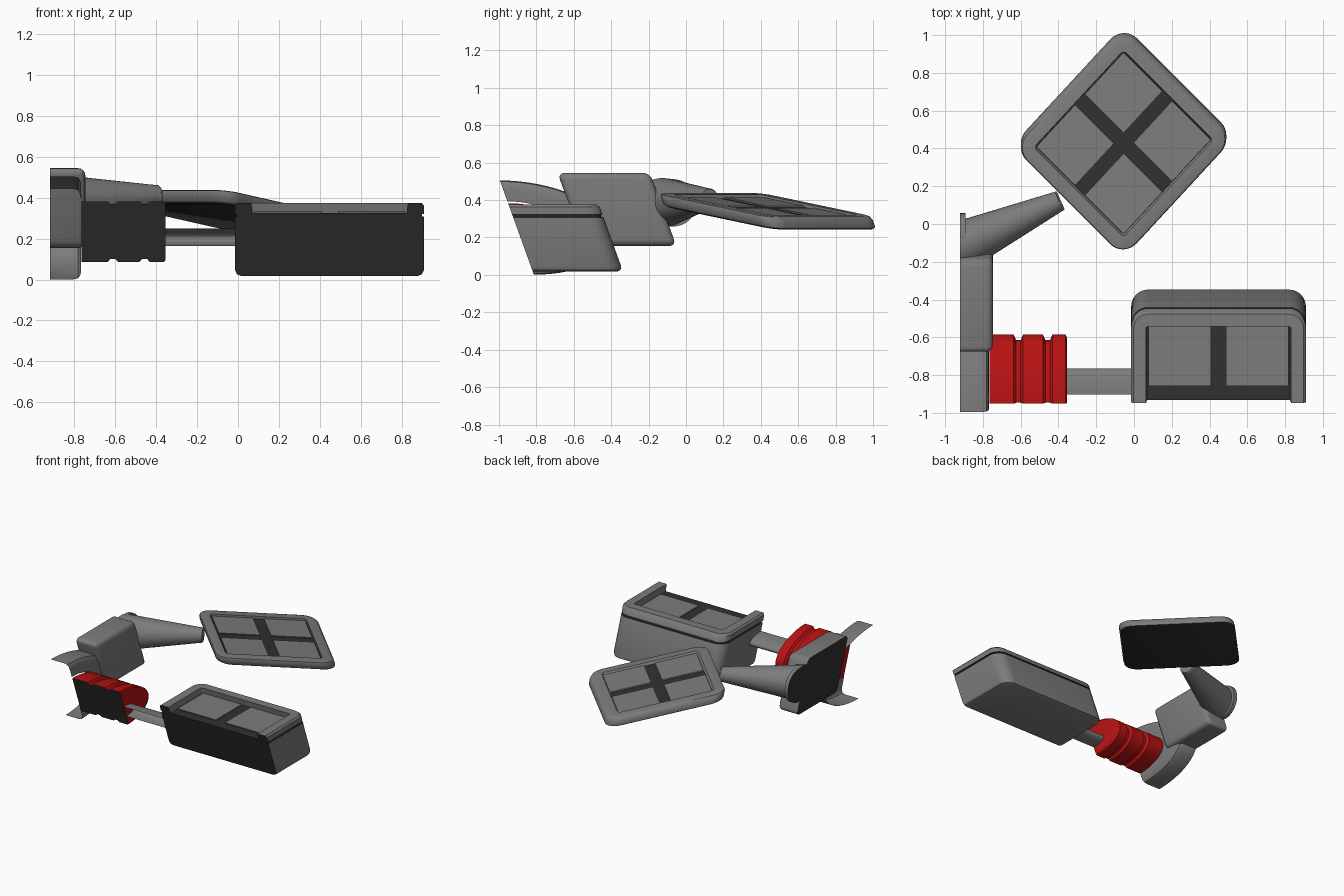
import bpy, bmesh, math
from mathutils import Vector, Matrix

if "Cube" in bpy.data.objects:
    bpy.data.objects.remove(bpy.data.objects["Cube"])


def material(name, colour):
    m = bpy.data.materials.new(name)
    m.use_nodes = True
    m.diffuse_color = (*colour, 1)
    m.node_tree.nodes["Principled BSDF"].inputs["Base Color"].default_value = (*colour, 1)
    return m


MATS = [material("grey metal", (0.2, 0.2, 0.2)),
        material("dark metal", (0.03, 0.03, 0.03)),
        material("red paint", (0.48, 0.006, 0.006))]
GREY, DARK, RED = range(3)
SLANT = 0.361      # everything leans forward with height
CUT = -0.813       # front section plane, before leaning
SIDE = -0.92       # side section plane


def lean(p):
    return Vector((p[0], p[1] - SLANT * p[2], p[2]))


def tilt(p):
    # diagonal, slightly tipped placement of the rear panel
    a, b, z = p
    s = math.sqrt(0.5)
    return lean((-0.055 + (a - b) * s, 0.56 + (a + b) * s, 0.375 - 0.16 * a + z))


def finish(name, bm, place):
    for v in bm.verts:
        v.co = place(v.co)
    bmesh.ops.recalc_face_normals(bm, faces=bm.faces)
    me = bpy.data.meshes.new(name)
    bm.to_mesh(me)
    bm.free()
    for m in MATS:
        me.materials.append(m)
    ob = bpy.data.objects.new(name, me)
    bpy.context.collection.objects.link(ob)
    bpy.ops.object.select_all(action='DESELECT')
    ob.select_set(True)
    bpy.context.view_layer.objects.active = ob
    bpy.ops.object.shade_smooth_by_angle(angle=math.radians(35))
    return ob


def face(bm, verts, mat):
    bm.faces.new(verts).material_index = mat


def bridge(bm, a, b, mat, closed):
    n = len(a)
    for i in range(n if closed else n - 1):
        j = (i + 1) % n
        face(bm, (a[i], a[j], b[j], b[i]), mat)


def arc(cx, cy, r, start, steps=8):
    # quarter turn, clockwise
    angles = [math.radians(start - 90 * i / steps) for i in range(steps + 1)]
    return [(cx + r * math.cos(t), cy + r * math.sin(t)) for t in angles]


def outline(x0, x1, y0, y1, radius, inset, half):
    r = max(radius - inset, 0.008)
    x0, x1, y1 = x0 + inset, x1 - inset, y1 - inset
    back = arc(x0 + r, y1 - r, r, 180) + arc(x1 - r, y1 - r, r, 90)
    if half:
        return [(x0, y0)] + back + [(x1, y0)]
    y0 += inset
    return back + arc(x1 - r, y0 + r, r, 0) + arc(x0 + r, y0 + r, r, -90)


def tray(name, bounds, radius, layers, half, place):
    # layers of (inset, height, colour of the band above), bottom to inner floor
    bm = bmesh.new()
    rings = [[bm.verts.new((x, y, z)) for x, y in outline(*bounds, radius, ins, half)]
             for ins, z, _ in layers]
    for i in range(len(rings) - 1):
        bridge(bm, rings[i], rings[i + 1], layers[i][2], not half)
    face(bm, rings[0], GREY if half else DARK)
    face(bm, rings[-1], DARK)
    if half:
        face(bm, [r[0] for r in rings] + [r[-1] for r in reversed(rings)], DARK)
    return finish(name, bm, place)


def half_lathe(name, profile, cz, ratio, mat, solid=False):
    # half of an oval turned form along x, open or capped on the section plane
    bm = bmesh.new()
    steps = 32
    rings = []
    for x, r in profile:
        angles = [math.pi * (i / steps - 0.5) for i in range(steps + 1)]
        rings.append([bm.verts.new((x, CUT + ratio * r * math.cos(t), cz + r * math.sin(t)))
                      for t in angles])
    for a, b in zip(rings, rings[1:]):
        bridge(bm, a, b, mat, False)
    if solid:
        face(bm, rings[0], mat)
        face(bm, rings[-1], mat)
        face(bm, [r[0] for r in rings] + [r[-1] for r in reversed(rings)], DARK)
    return finish(name, bm, lambda p: lean(p))


def block(name, lo, hi, place, bevel=0.0, mat=GREY):
    bm = bmesh.new()
    bmesh.ops.create_cube(bm, size=1)
    for v in bm.verts:
        v.co = [lo[i] + (v.co[i] + 0.5) * (hi[i] - lo[i]) for i in range(3)]
    if bevel:
        bmesh.ops.bevel(bm, geom=bm.edges[:], offset=bevel, segments=4,
                        profile=0.5, affect='EDGES')
    for f in bm.faces:
        f.material_index = mat
    section(bm)
    return finish(name, bm, place)


def section(bm):
    # trim at the side plane and close with a dark face
    cut = bmesh.ops.bisect_plane(bm, geom=bm.verts[:] + bm.edges[:] + bm.faces[:],
                                 plane_co=(SIDE, 0, 0), plane_no=(-1, 0, 0), clear_outer=True)
    edges = [e for e in cut["geom_cut"] if isinstance(e, bmesh.types.BMEdge)]
    if edges:
        for f in bmesh.ops.contextual_create(bm, geom=edges)["faces"]:
            f.material_index = DARK


def cone(name, start, end, r1, r2):
    a, b = Vector(start), Vector(end)
    bm = bmesh.new()
    rot = (b - a).to_track_quat('Z', 'Y').to_matrix().to_4x4()
    bmesh.ops.create_cone(bm, cap_ends=True, segments=32, radius1=r1, radius2=r2,
                          depth=(b - a).length, matrix=Matrix.Translation((a + b) / 2) @ rot)
    section(bm)
    return finish(name, bm, lambda p: p.copy())


# Front pod: body, dark seam, rim and recessed top
tray("front_pod", (-0.015, 0.91, CUT, -0.33), 0.09,
     [(0.03, 0.018, GREY), (0.01, 0.026, GREY), (0, 0.048, GREY), (0, 0.308, DARK),
      (0.01, 0.31, DARK), (0.01, 0.32, DARK), (0, 0.322, GREY), (0, 0.362, GREY),
      (0.012, 0.375, GREY), (0.078, 0.375, GREY), (0.085, 0.326, DARK)], True, lean)
for side, x in (("right", 0.078), ("left", 0.488)):
    block("pod_tile_" + side, (x, -0.736, 0.32), (x + 0.33, -0.42, 0.335), lean)

# Rear panel with four tiles
H = 0.414
tray("rear_panel", (-H, H, -H, H), 0.1,
     [(0.02, -0.07, DARK), (0.004, -0.062, GREY), (0, -0.055, GREY), (0, -0.02, GREY),
      (0.008, -0.004, GREY), (0.02, 0, GREY), (0.078, 0, GREY), (0.084, -0.02, DARK)],
     False, tilt)
for a in (-0.325, 0.038):
    for b in (-0.325, 0.038):
        block("panel_tile", (a, b, -0.025), (a + 0.287, b + 0.287, -0.012), tilt)

# Hub drum: open shell with rounded shoulder and ring wall
half_lathe("hub_drum", [(SIDE, 0.252), (-0.805, 0.252), (-0.782, 0.246), (-0.77, 0.228),
                        (-0.767, 0.2), (-0.767, 0.14)], 0.253, 2.0, GREY)

# Red coupling with two grooves
R = 0.148
coupling = [(-0.765, R)]
for x in (-0.612, -0.457):
    coupling += [(x - 0.025, R), (x - 0.012, R - 0.014), (x + 0.012, R - 0.014), (x + 0.025, R)]
coupling += [(-0.362, R), (-0.355, R - 0.008)]
half_lathe("red_coupling", coupling, 0.235, 2.08, RED, True)

# Connecting tube
half_lathe("connecting_tube", [(-0.357, 0.043), (-0.01, 0.043)], 0.208, 2.85, GREY)

# Shoulder block and arm
block("shoulder_block", (SIDE - 0.2, -0.49, 0.155), (-0.747, 0.004, 0.545), lean, 0.035)
cone("arm_flange", (SIDE - 0.05, -0.07, 0.385), (-0.892, -0.07, 0.385), 0.127, 0.127)
cone("arm", (-1.0, -0.155, 0.382), (-0.395, 0.122, 0.408), 0.145, 0.054)
cone("arm_tip", (-0.396, 0.1215, 0.408), (-0.388, 0.125, 0.408), 0.055, 0.05)
